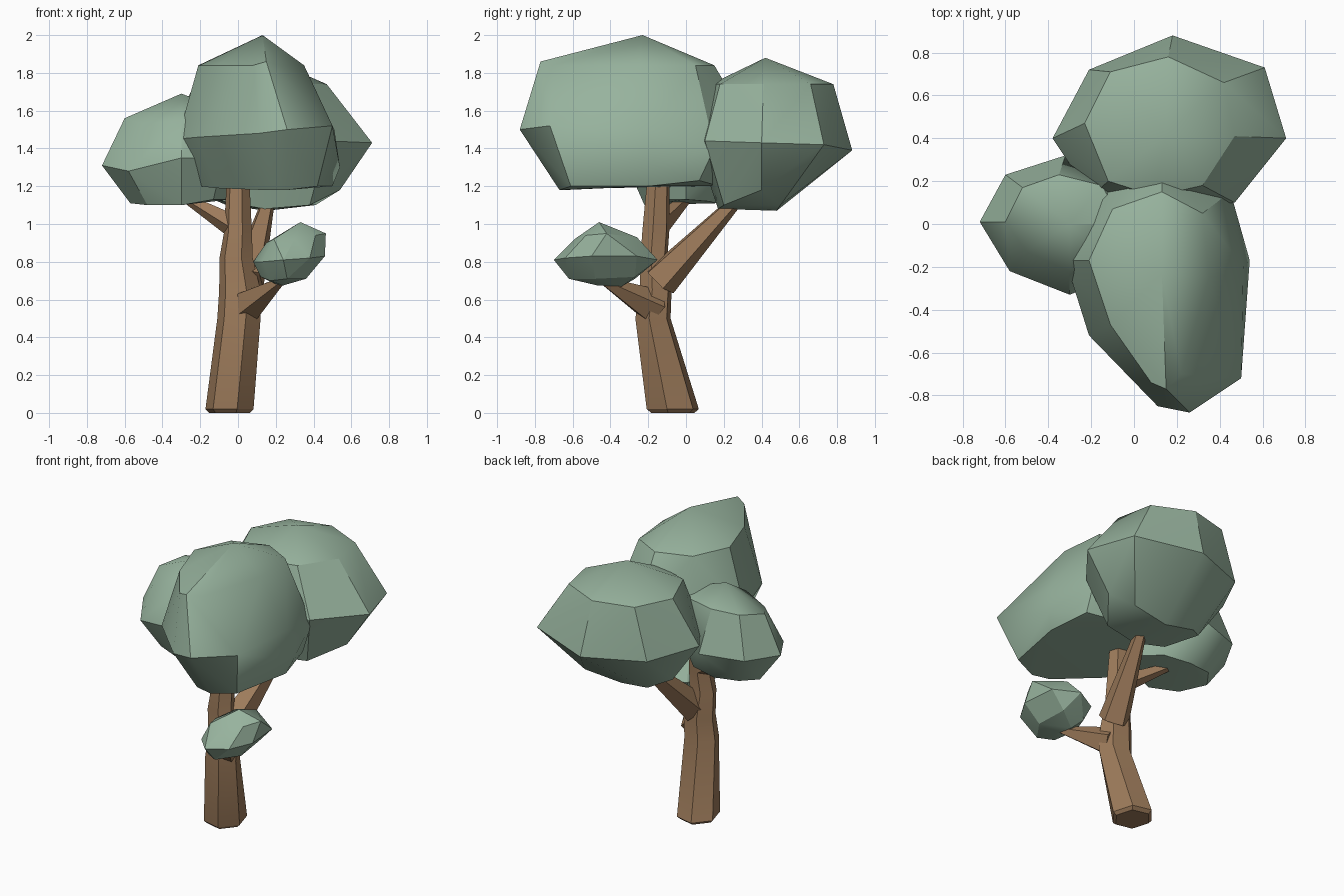
import bpy, bmesh
from math import cos, sin, tau, radians
from mathutils import Vector


def material(name, rgb):
    m = bpy.data.materials.new(name)
    m.diffuse_color = (*rgb, 1)
    return m


BARK = material("bark", (0.34, 0.20, 0.105))
LEAF = material("leaf", (0.31, 0.45, 0.34))


def finish(bm, name, mat, angle):
    bmesh.ops.recalc_face_normals(bm, faces=bm.faces[:])
    me = bpy.data.meshes.new(name)
    bm.to_mesh(me)
    bm.free()
    me.materials.append(mat)
    ob = bpy.data.objects.new(name, me)
    bpy.context.collection.objects.link(ob)
    bpy.ops.object.select_all(action='DESELECT')
    ob.select_set(True)
    bpy.context.view_layer.objects.active = ob
    bpy.ops.object.shade_smooth_by_angle(angle=radians(angle))


def loft(name, rings):
    bm = bmesh.new()
    loops = [[bm.verts.new(p) for p in r] for r in rings]
    n = len(loops[0])
    for a, b in zip(loops, loops[1:]):
        for i in range(n):
            j = (i + 1) % n
            bm.faces.new((a[i], a[j], b[j], b[i]))
    bm.faces.new(loops[0])
    bm.faces.new(loops[-1])
    finish(bm, name, BARK, 20)


def branch(name, start, r0, end, r1, sides=5):
    start, end = Vector(start), Vector(end)
    q = (end - start).to_track_quat('Z', 'Y')
    loft(name, [[c + q @ Vector((r * cos(tau * i / sides), r * sin(tau * i / sides), 0))
                 for i in range(sides)] for c, r in ((start, r0), (end, r1))])


def foliage(name, apex, upper_z, upper, middle, lower, angle=25):
    """Faceted clump: convex shell over apex, upper, middle and lower rings."""
    bm = bmesh.new()
    for p in [apex] + [(*p, upper_z)[:3] for p in upper] + middle + lower:
        bm.verts.new(p)
    res = bmesh.ops.convex_hull(bm, input=bm.verts[:])
    junk = [v for v in res["geom_interior"] if isinstance(v, bmesh.types.BMVert)]
    bmesh.ops.delete(bm, geom=junk, context='VERTS')
    bmesh.ops.dissolve_limit(bm, angle_limit=radians(4), verts=bm.verts[:], edges=bm.edges[:])
    finish(bm, name, LEAF, angle)


# trunk: bent six-sided column (cx, cy, z, rx, ry)
trunk = [(-.045, -.07, 0, .11, .12), (-.045, -.07, .02, .13, .145), (.005, -.175, .5, .117, .098),
         (.01, -.16, .65, .112, .088), (-.01, -.17, .82, .09, .075), (0, -.16, .96, .075, .075),
         (0, -.145, 1.27, .06, .06)]
loft("trunk", [[(cx + rx * cos(radians(48 + 60 * i)), cy + ry * sin(radians(48 + 60 * i)), z)
                for i in range(6)] for cx, cy, z, rx, ry in trunk])

# branches
branch("back_branch", (.045, -.14, .70), .1, (.165, .28, 1.14), .034)
branch("front_branch", (.035, -.17, .56), .10, (.23, -.44, .70), .022)
branch("left_branch", (-.02, -.15, .99), .065, (-.28, .01, 1.14), .025)

# main crown
foliage("main_crown", (.13, -.23, 2.0), 1.84,
        [(-.21, -.17), (-.11, -.47), (.08, -.74), (.15, -.77, 1.86), (.22, -.70), (.35, -.25),
         (.32, .05), (.13, .15), (-.1, .07)],
        [(-.32, -.17, 1.45), (-.21, -.52, 1.46), (.11, -.85, 1.48), (.26, -.88, 1.5),
         (.5, -.72, 1.52), (.51, -.2, 1.5), (.54, -.17, 1.3), (.45, .15, 1.4), (.13, .38, 1.45),
         (-.18, .15, 1.45)],
        [(-.2, -.2, 1.2), (-.12, -.42, 1.19), (.14, -.64, 1.18), (.26, -.67, 1.18),
         (.42, -.61, 1.2), (.5, -.2, 1.2), (.44, .07, 1.23), (.12, .18, 1.2), (-.1, .08, 1.2)], 31)

# back crown
foliage("back_crown", (.15, .42, 1.88), 1.74,
        [(-.23, .47), (-.11, .71), (.16, .78), (.42, .66), (.47, .41), (.32, .18), (.1, .13), (-.12, .2)],
        [(-.38, .40, 1.43), (-.21, .72, 1.40), (.18, .88, 1.39), (.61, .73, 1.42),
         (.71, .40, 1.43), (.47, .10, 1.44), (.1, .05, 1.44), (-.2, .13, 1.44)],
        [(-.18, .40, 1.15), (-.06, .5, 1.1), (.15, .48, 1.07), (.41, .5, 1.1),
         (.54, .4, 1.18), (.38, .2, 1.1), (.14, .17, 1.08), (-.08, .2, 1.12)], 29)

# left crown
foliage("left_crown", (-.3, 0, 1.69), 1.55,
        [(-.6, .01, 1.56), (-.52, .17, 1.59), (-.35, .23, 1.61), (-.15, .18, 1.61), (-.05, 0, 1.6),
         (-.13, -.16), (-.3, -.22), (-.5, -.13, 1.53)],
        [(-.72, .01, 1.31), (-.6, .23, 1.32), (-.32, .32, 1.33), (-.1, .2, 1.34),
         (.04, 0, 1.34), (-.08, -.24, 1.35), (-.3, -.33, 1.35), (-.58, -.22, 1.28)],
        [(-.57, .02, 1.11), (-.49, .13, 1.12), (-.32, .16, 1.11), (-.14, .12, 1.12),
         (-.04, 0, 1.13), (-.13, -.16, 1.13), (-.3, -.22, 1.1), (-.48, -.14, 1.1)], 31)

# small low clump
foliage("small_clump", (.33, -.46, 1.01), .92,
        [(.15, -.46, .9), (.19, -.57), (.30, -.59), (.41, -.53, .94), (.42, -.36, .94), (.32, -.26, .93),
         (.2, -.31)],
        [(.08, -.42, .8), (.13, -.58, .8), (.24, -.70, .81), (.38, -.64, .82), (.46, -.5, .83),
         (.465, -.42, .95), (.44, -.26, .83), (.3, -.15, .81), (.15, -.23, .8)],
        [(.12, -.42, .72), (.17, -.56, .70), (.26, -.62, .71), (.36, -.48, .71),
         (.24, -.47, .675), (.22, -.34, .67), (.34, -.27, .72), (.18, -.27, .71)])
